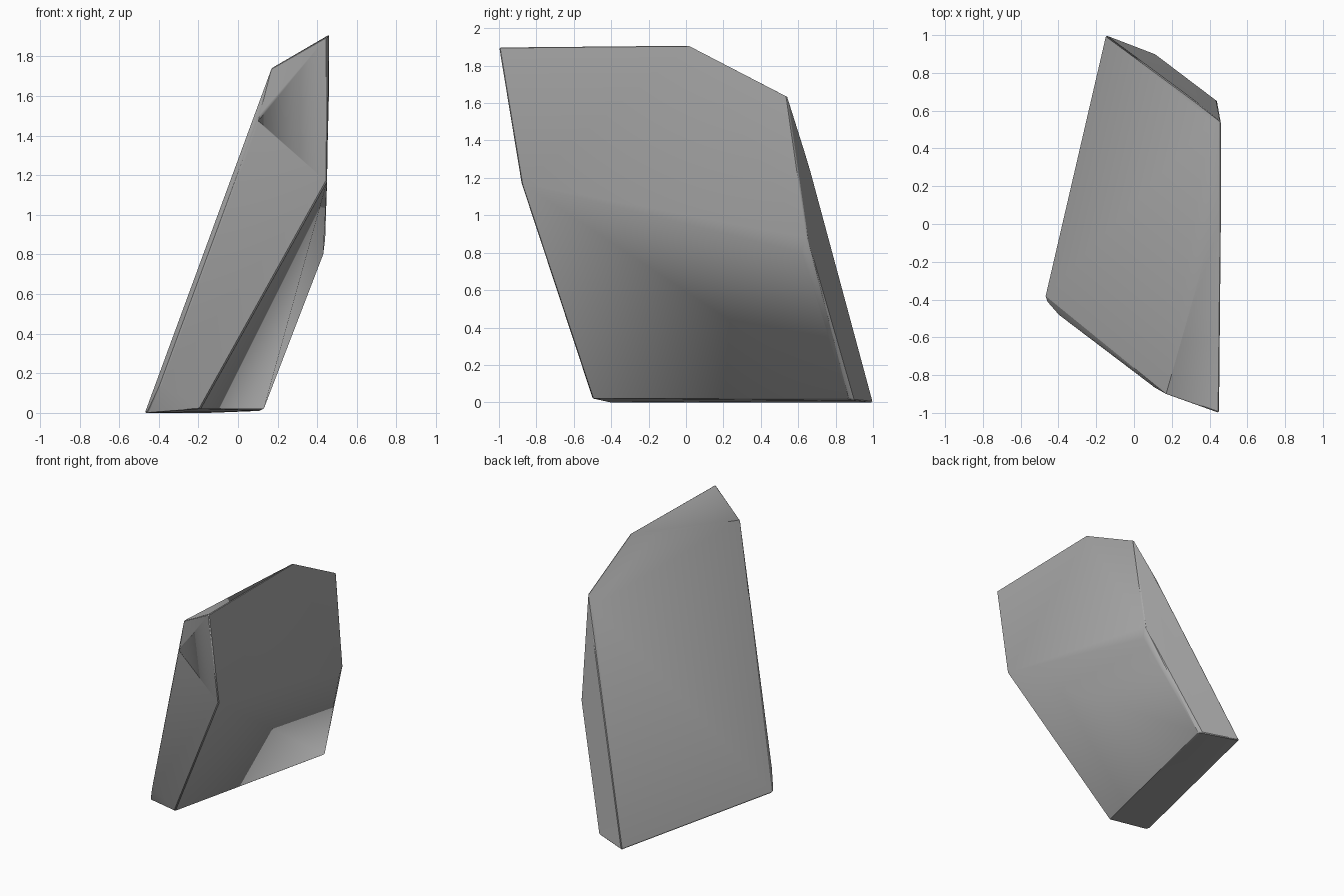
import bpy
import bmesh
import math

default_cube = bpy.data.objects.get("Cube")
if default_cube:
    bpy.data.objects.remove(default_cube, do_unlink=True)

# Plain stone colour
STONE = (0.4, 0.4, 0.4, 1.0)
stone = bpy.data.materials.new("grey_stone")
stone.use_nodes = True
stone.diffuse_color = STONE
shader = next(n for n in stone.node_tree.nodes if n.type == "BSDF_PRINCIPLED")
shader.inputs["Base Color"].default_value = STONE
shader.inputs["Roughness"].default_value = 0.9

# Corners of the leaning slab, grouped by region
base = [(-0.46, -0.41, 0), (-0.15, 1, 0), (0.11, 0.9, 0.01),
        (0.13, 0.87, 0.02), (-0.19, -0.5, 0.02), (-0.47, -0.38, 0)]
crown = [(0.45, -1, 1.9), (0.46, 0.02, 1.91), (0.17, -0.9, 1.74), (0.38, -0.16, 1.86)]
left_side = [(0.45, -0.88, 1.17), (0.44, 0.65, 0.88), (0.43, 0.62, 0.8)]
back_edge = [(0.46, 0.54, 1.64), (0.41, 0.55, 1.56), (0.31, 0.66, 1.26)]
worn_front_edge = [(-0.39, -0.49, 0.15), (0.1, -0.86, 1.47)]


def build_hull(name, corners, material):
    """Wrap a convex chipped stone around its corner points."""
    bm = bmesh.new()
    for corner in corners:
        bm.verts.new(corner)
    hull = bmesh.ops.convex_hull(bm, input=bm.verts[:])
    loose = {g for g in hull["geom_interior"] + hull["geom_unused"]
             if isinstance(g, bmesh.types.BMVert)}
    bmesh.ops.delete(bm, geom=list(loose), context="VERTS")
    # Merge triangles that lie in the same facet
    bmesh.ops.dissolve_limit(bm, angle_limit=math.radians(1.5),
                             verts=bm.verts[:], edges=bm.edges[:])
    bmesh.ops.recalc_face_normals(bm, faces=bm.faces[:])
    mesh = bpy.data.meshes.new(name)
    bm.to_mesh(mesh)
    bm.free()
    mesh.materials.append(material)
    obj = bpy.data.objects.new(name, mesh)
    bpy.context.collection.objects.link(obj)
    return obj


rock = build_hull("rock_slab", base + crown + left_side + back_edge + worn_front_edge, stone)

# Slightly worn ridges with crisp main edges
wear = rock.modifiers.new("worn_edges", "BEVEL")
wear.width = 0.006
wear.segments = 1
wear.limit_method = "ANGLE"
wear.angle_limit = math.radians(40)

bpy.ops.object.select_all(action="DESELECT")
rock.select_set(True)
bpy.context.view_layer.objects.active = rock
bpy.ops.object.shade_smooth_by_angle(angle=math.radians(30))
